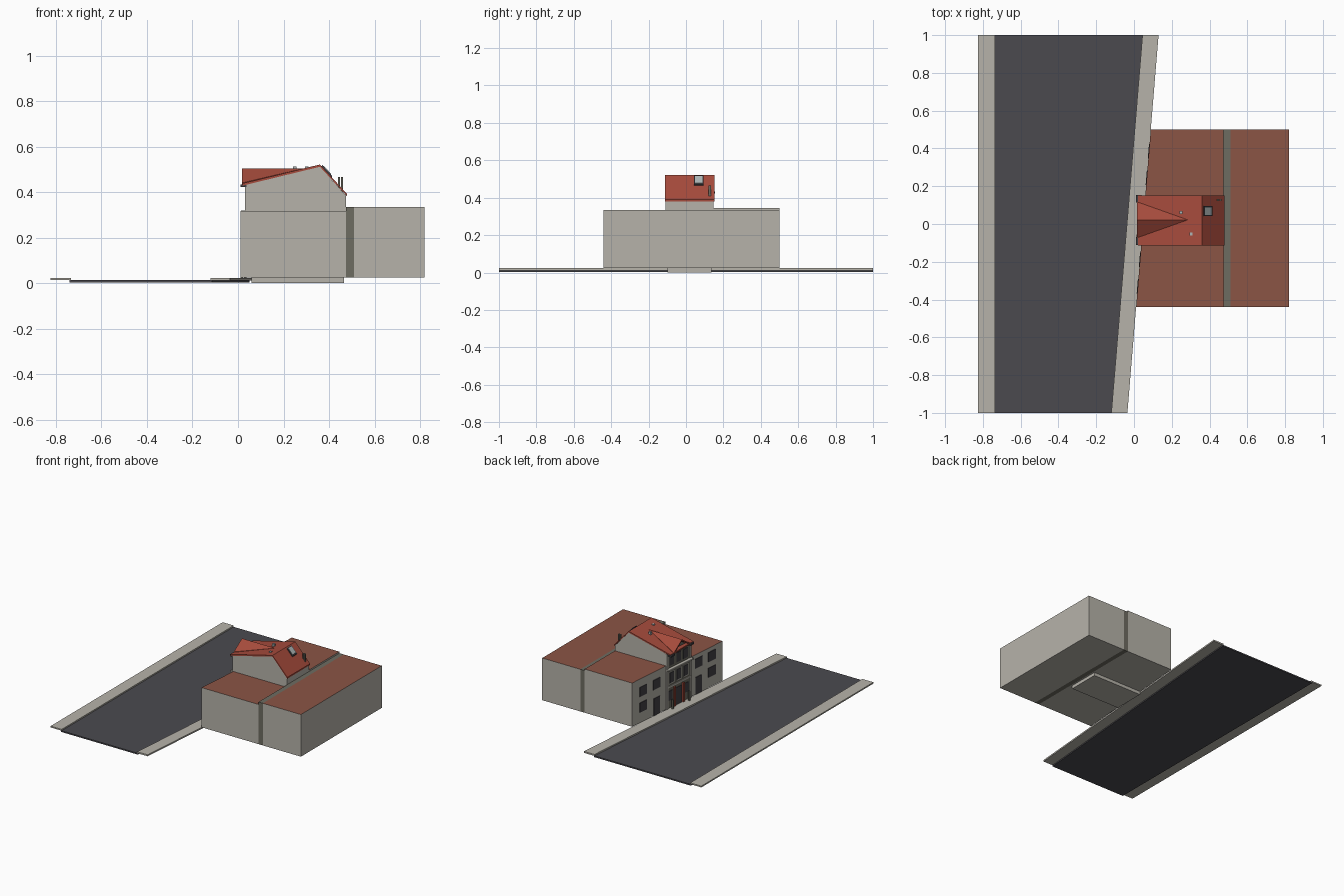
import bpy, bmesh
from mathutils import Vector

if "Cube" in bpy.data.objects:
    bpy.data.objects.remove(bpy.data.objects["Cube"], do_unlink=True)


def material(name, r, g, b):
    m = bpy.data.materials.new(name)
    m.use_nodes = True
    m.diffuse_color = (r, g, b, 1)
    m.node_tree.nodes["Principled BSDF"].inputs["Base Color"].default_value = (r, g, b, 1)
    return m


plaster = material("pale plaster", 0.47, 0.45, 0.40)
asphalt = material("dark asphalt", 0.07, 0.068, 0.078)
flat_red = material("dull red roof", 0.26, 0.09, 0.06)
tile_red = material("brick red tile", 0.38, 0.07, 0.045)
olive = material("olive grey", 0.155, 0.15, 0.12)
dark = material("dark window", 0.055, 0.052, 0.06)
glass = material("pale glass", 0.42, 0.47, 0.47)


def loft(name, ring_a, ring_b, mats, top_rule=False):
    """Solid between two matching rings; with top_rule upward faces take mats[1]."""
    bm = bmesh.new()
    a = [bm.verts.new(p) for p in ring_a]
    b = [bm.verts.new(p) for p in ring_b]
    bm.faces.new(a)
    bm.faces.new(b)
    for i in range(len(a)):
        j = (i + 1) % len(a)
        bm.faces.new((a[i], a[j], b[j], b[i]))
    bmesh.ops.recalc_face_normals(bm, faces=bm.faces)
    if top_rule:
        for f in bm.faces:
            f.material_index = int(f.normal.z > 0.5)
    me = bpy.data.meshes.new(name)
    bm.to_mesh(me)
    bm.free()
    for m in mats:
        me.materials.append(m)
    ob = bpy.data.objects.new(name, me)
    bpy.context.collection.objects.link(ob)
    return ob


def prism(name, pts, z0, z1, *mats):
    return loft(name, [(x, y, z0) for x, y in pts], [(x, y, z1) for x, y in pts],
                mats, len(mats) > 1)


def box(name, x0, x1, y0, y1, z0, z1, *mats):
    return prism(name, [(x0, y0), (x1, y0), (x1, y1), (x0, y1)], z0, z1, *mats)


def front(y):
    """The street front runs at a slight slant."""
    return 0.0475 + 0.0825 * y


def on_front(name, y0, y1, z0, z1, depth, mat, sink=0.004):
    """Part standing proud of the slanted street front."""
    pts = [(front(y0) - depth, y0), (front(y1) - depth, y1),
           (front(y1) + sink, y1), (front(y0) + sink, y0)]
    return prism(name, pts, z0, z1, mat)


# Street
prism("road", [(-0.74, -1), (-0.115, -1), (0.05, 1), (-0.74, 1)], 0.003, 0.013, asphalt)
box("far_pavement", -0.825, -0.735, -1, 1, 0.013, 0.023, plaster)
prism("near_pavement", [(front(-1) - 0.085, -1), (front(-1), -1), (front(1), 1),
                        (front(1) - 0.085, 1)], 0.012, 0.023, plaster)

# Neighbouring blocks
S, N = -0.11, 0.148
BACK, BASE = 0.475, 0.024
for name, y0, y1, top in (("south_block", -0.44, S, 0.316), ("north_block", N, 0.5, 0.345)):
    prism(name, [(front(y0), y0), (BACK, y0), (BACK, y1), (front(y1), y1)],
          BASE, top, plaster, flat_red)
box("joint_strip", BACK, 0.51, -0.44, 0.5, BASE, 0.334, olive)
box("rear_block", 0.51, 0.82, -0.44, 0.5, BASE, 0.334, plaster, flat_red)

# Windows and doors of the neighbours
for side, door_y, window_y in (("north", 0.245, 0.385), ("south", -0.19, -0.33)):
    for y in (door_y, window_y):
        on_front(side + "_upper_window", y - 0.038, y + 0.038, 0.215, 0.285, 0.003, dark)
    on_front(side + "_lower_window", window_y - 0.038, window_y + 0.038, 0.1, 0.17, 0.003, dark)
    on_front(side + "_door", door_y - 0.033, door_y + 0.033, BASE, 0.15, 0.003, dark)

# Central house
box("floor_slab", 0.06, 0.465, -0.1, 0.135, 0, BASE + 0.002, plaster)


def house_ring(y):
    f = front(y)
    return [(f, y, BASE), (BACK, y, BASE), (BACK, y, 0.384), (0.36, y, 0.512), (f, y, 0.434)]


loft("house_walls", house_ring(S), house_ring(N), [plaster])

# House roof: a thin folded sheet
roof_line = [(0.02, 0.438), (0.36, 0.521), (0.48, 0.391)]
sheet = roof_line + [(x, z - 0.01) for x, z in reversed(roof_line)]
loft("main_roof", [(x, S - 0.003, z) for x, z in sheet],
     [(x, N + 0.004, z) for x, z in sheet], [tile_red])

# Cross gable over the street front
MID, HALF = 0.022, 0.095
for side in (-1, 1):
    tri = [Vector((0.017, MID, 0.503)), Vector((0.285, MID, 0.503)),
           Vector((0.017, MID + side * HALF, 0.44))]
    loft("gable_roof", tri, [p - Vector((0, 0, 0.01)) for p in tri], [tile_red])
    # Dark gutter stubs beside the gable
    y = MID + side * 0.112
    box("gutter_stub", 0.01, 0.04, y - 0.02, y + 0.02, 0.422, 0.434, dark)
gable = [(MID - HALF + 0.012, 0.43), (MID + HALF - 0.012, 0.43), (MID, 0.495)]
loft("gable_wall", [(front(y) - 0.004, y, z) for y, z in gable],
     [(front(y) + 0.02, y, z) for y, z in gable], [olive])

# House street front
on_front("house_front_panel", S + 0.012, N - 0.012, BASE, 0.43, 0.003, olive)
on_front("front_ledge", S, N, 0.307, 0.318, 0.026, plaster)
on_front("floor_band", S, N, 0.175, 0.187, 0.008, plaster)
for y in (S + 0.008, N - 0.008):
    on_front("corner_post", y - 0.008, y + 0.008, BASE, 0.43, 0.007, plaster)
for i in (-1, 0, 1):
    y = MID + i * 0.072
    on_front("attic_window", y - 0.022, y + 0.022, 0.335, 0.405, 0.006, dark)
    on_front("window_frame", y - 0.028, y + 0.028, 0.2, 0.29, 0.006, plaster)
    on_front("middle_window", y - 0.022, y + 0.022, 0.207, 0.283, 0.008, dark)
on_front("entrance", MID - 0.035, MID + 0.035, BASE, 0.15, 0.006, dark)
for side in (-1, 1):
    y = MID + side * 0.045
    on_front("entrance_column", y - 0.008, y + 0.008, BASE, 0.165, 0.014, tile_red)
    y = MID + side * 0.085
    on_front("ground_window", y - 0.02, y + 0.02, 0.08, 0.15, 0.006, dark)
    on_front("entrance_bollard", y - 0.007, y + 0.007, 0.02, 0.09, 0.03, olive, -0.02)

# Skylight on the rear slope
drop = (0.521 - 0.391) / 0.12


def rear_z(x):
    return 0.521 - drop * (x - 0.36)


def skylight(name, x0, x1, y0, y1, lift, mat):
    ring = [(x0, y0), (x1, y0), (x1, y1), (x0, y1)]
    loft(name, [(x, y, rear_z(x) - 0.005) for x, y in ring],
         [(x + lift * 0.7, y, rear_z(x) + lift) for x, y in ring], [mat])


skylight("skylight_frame", 0.366, 0.411, 0.042, 0.094, 0.005, dark)
skylight("skylight_glass", 0.371, 0.405, 0.048, 0.088, 0.007, glass)

# Roof vents and flue pipes
for x, y in ((0.25, 0.06), (0.302, -0.052)):
    box("roof_vent", x - 0.008, x + 0.008, y - 0.008, y + 0.008, 0.48, 0.513, glass)
for x in (0.444, 0.457):
    box("flue_pipe", x - 0.005, x + 0.005, 0.121, 0.133, 0.4, 0.466, olive)
